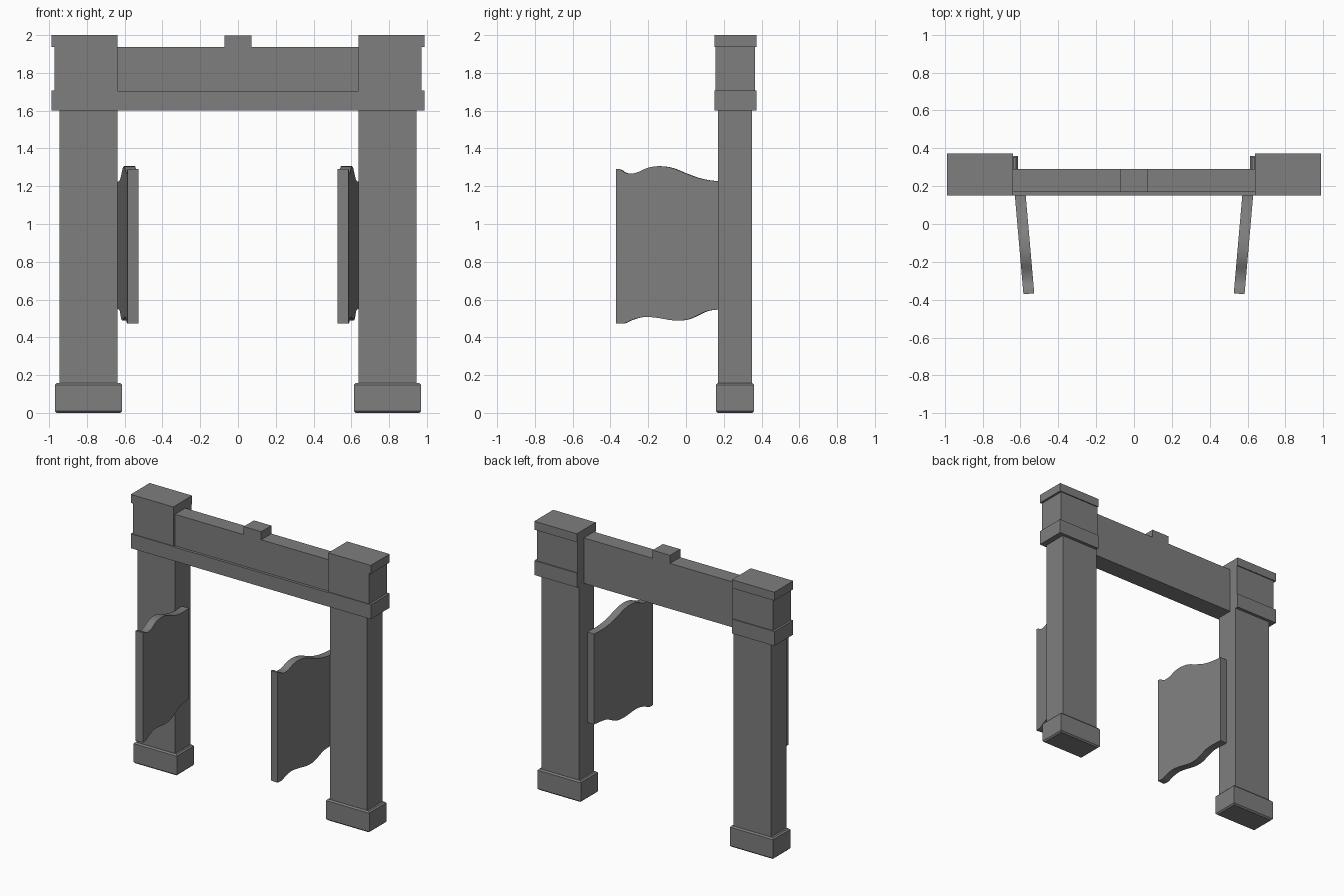
import bpy, bmesh
from mathutils import Vector

if "Cube" in bpy.data.objects:
    bpy.data.objects.remove(bpy.data.objects["Cube"])

# Dark grey paint shared by all parts
GREY = bpy.data.materials.new("dark_grey")
GREY.diffuse_color = (0.21, 0.21, 0.21, 1)
GREY.use_nodes = True
GREY.node_tree.nodes["Principled BSDF"].inputs["Base Color"].default_value = GREY.diffuse_color


def box(name, x, y, z, chamfer=0.0):
    """Box from (min, max) ranges, with optional chamfered top and bottom rims."""
    bm = bmesh.new()
    bmesh.ops.create_cube(bm, size=1)
    rims = [e for e in bm.edges if abs(e.verts[0].co.z - e.verts[1].co.z) < 0.1]
    for v in bm.verts:
        v.co = Vector([(r[0] + r[1]) / 2 + c * (r[1] - r[0])
                       for r, c in zip((x, y, z), v.co)])
    if chamfer:
        bmesh.ops.bevel(bm, geom=rims, offset=chamfer, segments=1,
                        affect='EDGES', profile=0.5)
    return link(name, bm)


def link(name, bm):
    bmesh.ops.recalc_face_normals(bm, faces=bm.faces[:])
    me = bpy.data.meshes.new(name)
    bm.to_mesh(me)
    bm.free()
    me.materials.append(GREY)
    ob = bpy.data.objects.new(name, me)
    bpy.context.collection.objects.link(ob)
    return ob


def span(s, a, b):
    return (a, b) if s > 0 else (-b, -a)


def smooth(points, steps=4):
    """Catmull-Rom curve through (y, z) points."""
    p = [points[0]] + points + [points[-1]]
    out = []
    for i in range(1, len(p) - 2):
        a, b, c, d = (Vector(q) for q in p[i - 1:i + 3])
        for k in range(steps):
            t = k / steps
            out.append(0.5 * (2 * b + (c - a) * t + (2 * a - 5 * b + 4 * c - d) * t * t
                              + (3 * b - a - 3 * c + d) * t ** 3))
    return out + [Vector(points[-1])]


# Wavy top and bottom edges of the swing doors
TOP = [(-0.37, 1.292), (-0.345, 1.287), (-0.31, 1.268), (-0.26, 1.272), (-0.2, 1.298),
       (-0.14, 1.306), (-0.07, 1.296), (0.0, 1.268), (0.08, 1.24), (0.17, 1.226), (0.25, 1.224)]
BOTTOM = [(0.25, 0.55), (0.17, 0.547), (0.11, 0.538), (0.05, 0.51), (0.0, 0.492),
          (-0.07, 0.49), (-0.15, 0.503), (-0.22, 0.508), (-0.28, 0.494), (-0.325, 0.474), (-0.37, 0.474)]


def door(name, s):
    bm = bmesh.new()
    outline = smooth(TOP) + smooth(BOTTOM)
    rings = []
    for offset in (0.0, 0.057):
        # panel leans inward towards its free end
        rings.append([bm.verts.new((s * (0.527 + offset + (y + 0.37) * 0.087),
                                    y - offset * 0.087 + 0.004, z)) for y, z in outline])
    a, b = rings
    n = len(a)
    bm.faces.new(a)
    bm.faces.new(b[::-1])
    for i in range(n):
        j = (i + 1) % n
        bm.faces.new((a[i], b[i], b[j], a[j]))
    ob = link(name, bm)
    bpy.ops.object.select_all(action='DESELECT')
    ob.select_set(True)
    bpy.context.view_layer.objects.active = ob
    bpy.ops.object.shade_smooth_by_angle()


# Posts with bases, capitals and doors on both sides
for side, s in (("left", -1), ("right", 1)):
    box(side + "_post", span(s, 0.637, 0.945), (0.17, 0.349), (0.1, 1.62))
    box(side + "_base", span(s, 0.614, 0.97), (0.158, 0.36), (0.0, 0.158), 0.01)
    box(side + "_capital_block", span(s, 0.638, 0.972), (0.155, 0.364), (1.65, 1.97))
    box(side + "_capital_lower_band", span(s, 0.638, 0.988), (0.15, 0.372), (1.6, 1.707))
    box(side + "_capital_top_band", span(s, 0.638, 0.988), (0.15, 0.372), (1.937, 2.0))
    door(side + "_swing_door", s)

# Lintel with lower ledge and centre block
box("lintel_beam", (-0.645, 0.645), (0.17, 0.29), (1.6, 1.938))
box("lintel_ledge", (-0.645, 0.645), (0.15, 0.28), (1.6, 1.704))
box("lintel_centre_block", (-0.072, 0.072), (0.17, 0.29), (1.93, 1.998))
